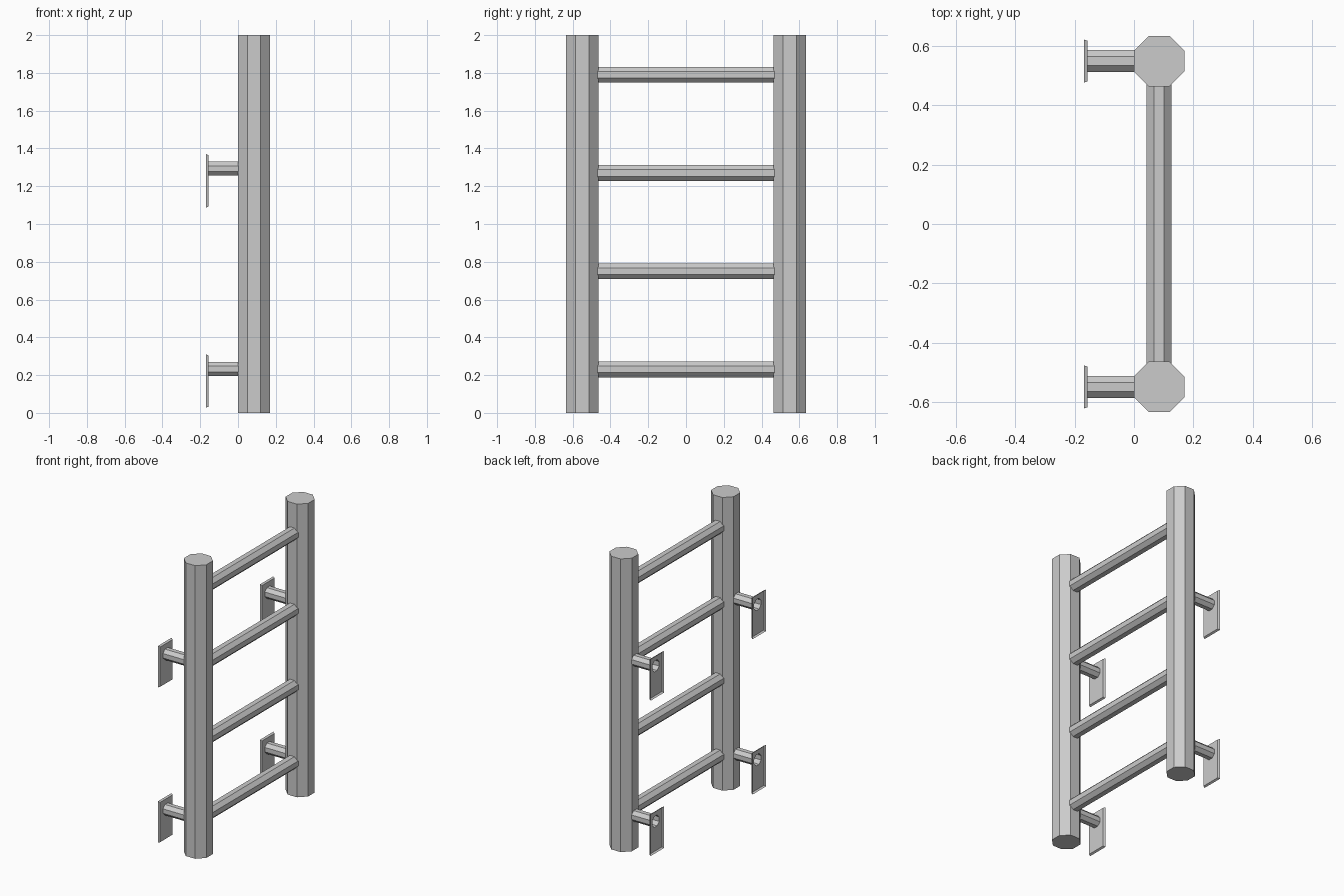
import bpy, bmesh
from math import pi, cos, sin
from mathutils import Matrix, Vector

if "Cube" in bpy.data.objects:
    bpy.data.objects.remove(bpy.data.objects["Cube"])

POST_X, POST_Y = 0.085, 0.549


def finish(bm, name):
    mesh = bpy.data.meshes.new(name)
    bm.to_mesh(mesh)
    bm.free()
    obj = bpy.data.objects.new(name, mesh)
    bpy.context.collection.objects.link(obj)
    return obj


def octagon_bar(name, apothem, length, centre, rotation=Matrix()):
    """Capped eight-sided bar whose flats line up with the axes."""
    bm = bmesh.new()
    r = apothem / cos(pi / 8)
    bmesh.ops.create_cone(bm, cap_ends=True, segments=8, radius1=r, radius2=r, depth=length,
                          matrix=Matrix.Translation(centre) @ rotation @ Matrix.Rotation(pi / 8, 4, 'Z'))
    return finish(bm, name)


def wall_bracket(name, y, z):
    """Open-backed flared plate with a hollow octagonal stub running to the post."""
    bm = bmesh.new()

    def ring(points):
        verts = [bm.verts.new(p) for p in points]
        return [bm.edges.new((verts[i], verts[(i + 1) % len(verts)])) for i in range(len(verts))]

    def rect(x, hw, top, bottom):
        return [(x, y + s * hw, z + h) for s, h in ((-1, bottom), (1, bottom), (1, top), (-1, top))]

    def octagon(x):
        r = 0.037 / cos(pi / 8)
        angles = [pi / 8 + i * pi / 4 for i in range(8)]
        return [(x, y + r * cos(a), z + r * sin(a)) for a in angles]

    # flared rim
    rim = ring(rect(-0.169, 0.073, 0.077, -0.206))
    face_edge = ring(rect(-0.156, 0.068, 0.071, -0.200))
    bmesh.ops.bridge_loops(bm, edges=rim + face_edge)
    # stub
    mouth = ring(octagon(-0.156))
    root = ring(octagon(0.003))
    bmesh.ops.bridge_loops(bm, edges=mouth + root)
    # plate face around the stub
    bmesh.ops.triangle_fill(bm, edges=face_edge + mouth, use_beauty=True, normal=Vector((1, 0, 0)))
    bmesh.ops.recalc_face_normals(bm, faces=bm.faces)
    if sum(f.normal.x * f.calc_area() for f in bm.faces) < 0:
        bmesh.ops.reverse_faces(bm, faces=bm.faces)
    return finish(bm, name)


# side posts with their wall brackets
for side, s in (("left", -1), ("right", 1)):
    octagon_bar(f"{side}_post", 0.085, 2.0, (POST_X, s * POST_Y, 1.0))
    for level, z in (("lower", 0.233), ("upper", 1.293)):
        wall_bracket(f"{side}_{level}_bracket", s * POST_Y, z)

# rungs
for i in range(4):
    octagon_bar(f"rung_{i + 1}", 0.042, 0.96, (POST_X - 0.001, 0, 0.23 + 0.52 * i),
                Matrix.Rotation(pi / 2, 4, 'X'))
